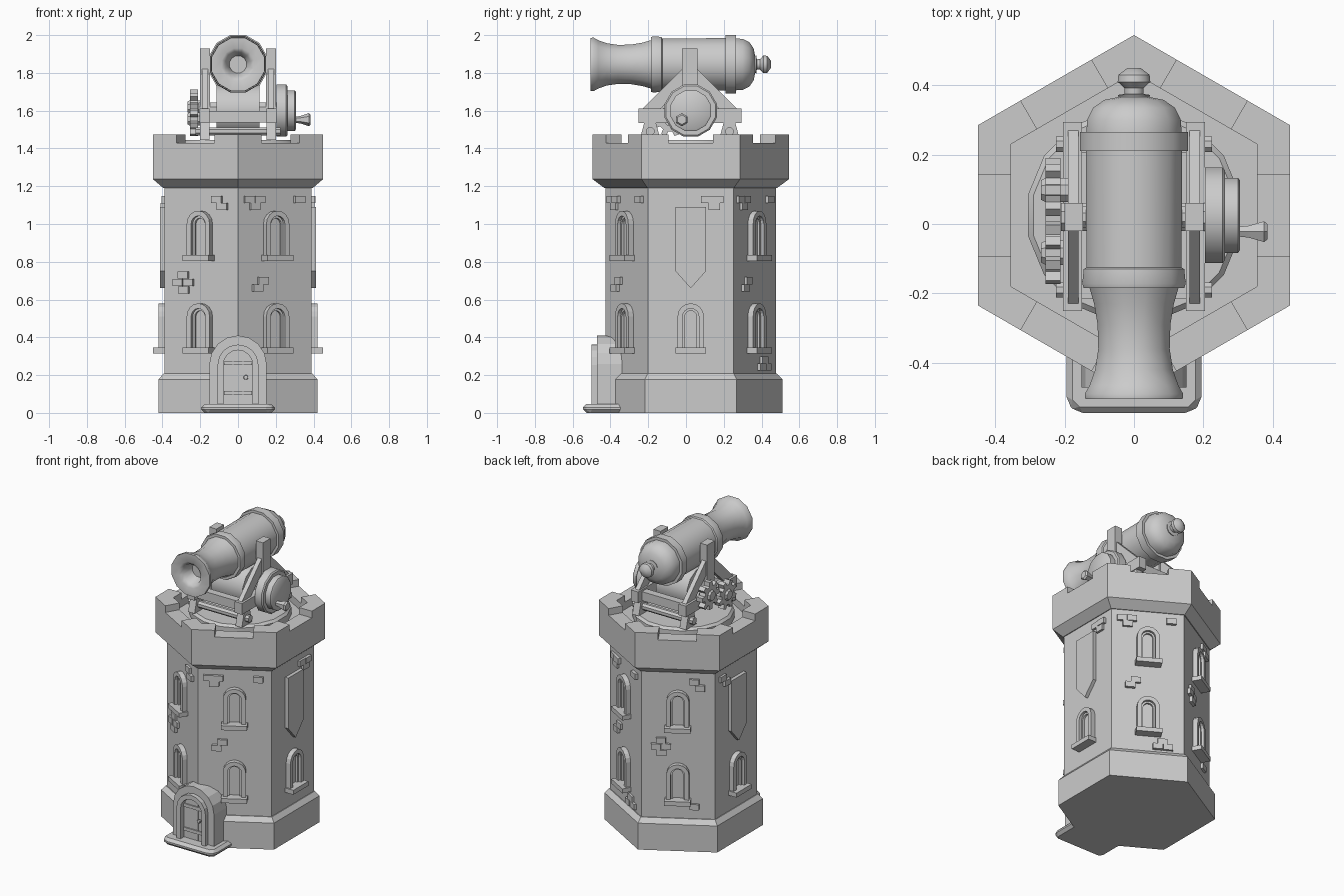
import bpy, bmesh
from math import sin, cos, pi, radians
from mathutils import Matrix, Vector

if "Cube" in bpy.data.objects:
    bpy.data.objects.remove(bpy.data.objects["Cube"])

CY = 0.025  # tower centre in y
ID = Matrix.Identity(4)
PLAN = Matrix(((0, 1, 0, 0), (0, 0, 1, 0), (1, 0, 0, 0), (0, 0, 0, 1)))


def finish(name, bm, smooth=0):
    bmesh.ops.remove_doubles(bm, verts=bm.verts, dist=1e-5)
    bmesh.ops.recalc_face_normals(bm, faces=bm.faces)
    me = bpy.data.meshes.new(name)
    bm.to_mesh(me)
    bm.free()
    ob = bpy.data.objects.new(name, me)
    bpy.context.collection.objects.link(ob)
    bpy.ops.object.select_all(action='DESELECT')
    ob.select_set(True)
    bpy.context.view_layer.objects.active = ob
    if smooth:
        bpy.ops.object.shade_smooth_by_angle(angle=radians(smooth))
    return ob


def prisms(name, parts):
    """Each part: (outline in local y/z, depth from, depth to along local x, matrix)."""
    out = bmesh.new()
    for pts, d0, d1, M in parts:
        bm = bmesh.new()
        a = [bm.verts.new(M @ Vector((d0, u, z))) for u, z in pts]
        b = [bm.verts.new(M @ Vector((d1, u, z))) for u, z in pts]
        bm.faces.new(a)
        bm.faces.new(b)
        for i in range(len(a)):
            j = (i + 1) % len(a)
            bm.faces.new((a[i], a[j], b[j], b[i]))
        bmesh.ops.recalc_face_normals(bm, faces=bm.faces)
        me = bpy.data.meshes.new("tmp")
        bm.to_mesh(me)
        bm.free()
        out.from_mesh(me)
        bpy.data.meshes.remove(me)
    bmesh.ops.recalc_face_normals(out, faces=out.faces)
    me = bpy.data.meshes.new(name)
    out.to_mesh(me)
    out.free()
    ob = bpy.data.objects.new(name, me)
    bpy.context.collection.objects.link(ob)
    return ob


def lathe(name, prof, seg, loc, axis, smooth=0):
    """Revolve (apothem, height) points; flats face the main axes."""
    bm = bmesh.new()
    k = 1 / cos(pi / seg)
    rings = []
    for r, h in prof:
        ring = []
        for i in range(seg):
            t = 2 * pi * (i + 0.5) / seg
            c, s = r * k * cos(t), r * k * sin(t)
            p = {'Z': (c, s, h), 'Y': (c, h, s), 'X': (h, c, s)}[axis]
            ring.append(bm.verts.new(Vector(p) + Vector(loc)))
        rings.append(ring)
    for a, b in zip(rings, rings[1:]):
        for i in range(seg):
            j = (i + 1) % seg
            bm.faces.new((a[i], a[j], b[j], b[i]))
    return finish(name, bm, smooth)


def rect(u, z, w, h):
    return [(u - w/2, z - h/2), (u + w/2, z - h/2), (u + w/2, z + h/2), (u - w/2, z + h/2)]


def arch(w, z0, top, n=8):
    """Open arch line from lower right over the top to lower left."""
    return [(w, z0)] + [(w * cos(pi*i/n), top - w + w * sin(pi*i/n)) for i in range(n + 1)] + [(-w, z0)]


def arch_ring(w, t, z0, top):
    return arch(w, z0, top) + arch(w - t, z0, top - t)[::-1]


def face(deg, cy=CY):
    """Local x = outward, y = along the wall, z = up."""
    a = radians(deg)
    return Matrix(((cos(a), -sin(a), 0, 0), (sin(a), cos(a), 0, cy), (0, 0, 1, 0), (0, 0, 0, 1)))


# tower body and battlements
lathe("tower_body", [(0, 0), (.42, 0), (.42, .178), (.395, .208), (.39, .208), (.39, 1.2), (0, 1.2)],
      6, (0, CY, 0), 'Z')
parapet = lathe("parapet", [(0, 1.19), (.395, 1.19), (.45, 1.237), (.45, 1.475), (.355, 1.475),
                            (.355, 1.38), (0, 1.38)], 6, (0, CY, 0), 'Z')
for a in (0, 60, 120):
    cut = prisms("notch_cutter", [(rect(0, 1.53, .235, .2), -.7, .7, face(a))])
    cut.hide_render = True
    m = parapet.modifiers.new("notch", 'BOOLEAN')
    m.operation, m.solver, m.object = 'DIFFERENCE', 'EXACT', cut
    bpy.context.view_layer.objects.active = parapet
    bpy.ops.object.modifier_apply(modifier=m.name)
    bpy.data.objects.remove(cut)
lathe("turntable", [(0, 1.37), (.305, 1.37), (.305, 1.43), (.29, 1.445), (0, 1.445)], 16, (0, CY, 0), 'Z', 25)

# arched windows
for deg in (0, 60, 120, 180, 240, 300):
    M = face(deg)
    for z in ([.32] if deg % 180 == 0 else [.32, .81]):
        prisms("window", [(arch_ring(.07, .027, z, z + .26), .38, .422, M),
                          (arch_ring(.045, .014, z, z + .235), .38, .404, M),
                          (rect(0, z + .01, .16, .03), .38, .45, M)])

# shield-shaped banners on the two sides
for deg in (0, 180):
    prisms("banner", [([(-.08, 1.09), (-.08, .75), (0, .66), (.08, .75), (.08, 1.09)], .38, .413, face(deg))])

# raised bricks, as (along wall, height) per wall
right_set = [(-.16, 1.13), (-.1, 1.13), (-.125, 1.092), (.145, 1.13), (-.075, .70), (-.11, .662)]
left_set = [(.1, 1.13), (.135, 1.092), (-.105, .73), (-.135, .69), (-.073, .69), (-.1, .65)]
walls = {300: right_set, 240: left_set, 0: [(.085, 1.13), (.143, 1.13), (.125, 1.092)],
         60: right_set + [(.09, .28), (.06, .243), (.125, .243)], 120: left_set + [(.1, .29)],
         180: [(-.15, 1.13), (-.11, 1.092)]}
for deg, spots in walls.items():
    prisms("bricks", [(rect(u, z, .06, .038), .38, .405 + .005 * (i % 2), face(deg))
                      for i, (u, z) in enumerate(spots)])

# entrance at the front corner
F = face(-90, 0)
step = prisms("doorstep", [([(-.195, -.33), (-.195, -.515), (-.165, -.545), (.165, -.545), (.195, -.515),
                             (.195, -.33)], 0, .047, PLAN)])
bv = step.modifiers.new("bevel", 'BEVEL')
bv.width, bv.segments = .018, 1
prisms("door_surround", [(arch_ring(.152, .06, .04, .41), .28, .472, F),
                         (arch_ring(.108, .03, .04, .362), .28, .5, F)])
prisms("door", [(arch(.085, .04, .335), .28, .462, F), (rect(0, .105, .15, .022), .46, .47, F),
                (rect(0, .265, .15, .022), .46, .47, F), (rect(-.027, .17, .004, .25), .46, .466, F),
                (rect(.027, .17, .004, .25), .46, .466, F)])
lathe("door_knob", [(0, -.485), (.01, -.482), (.012, -.475), (.006, -.46)], 8, (.042, 0, .188), 'Y', 40)

# cannon barrel, bore to breech knob
Z = 1.845
lathe("cannon_barrel", [(0, -.42), (.045, -.42), (.065, -.49), (.085, -.505), (.14, -.505), (.142, -.49),
      (.128, -.465), (.112, -.42), (.103, -.36), (.105, -.29), (.115, -.23), (.128, -.185), (.145, -.185),
      (.149, -.172), (.145, -.13), (.137, -.125), (.139, .21), (.155, .21), (.155, .265), (.137, .265),
      (.135, .30), (.118, .335), (.085, .358), (.045, .366), (.047, .372), (.027, .375), (.028, .392),
      (.047, .41), (.045, .43), (.02, .449), (0, .449)], 12, (0, 0, Z), 'Y', 38)

# carriage side frames
for s in (-1, 1):
    parts = [(rect(.02, 1.765, .08, .33), s * .147, s * .2, ID),
             (rect(.022, 1.573, .545, .075), s * .15, s * .205, ID)]
    for f in (-1, 1):
        leg = [(.02 + f * d, z) for d, z in ((.03, 1.83), (.255, 1.605), (.16, 1.605), (.03, 1.73))]
        parts.append((leg, s * .16, s * .19, ID))
        foot = [(.02 + f * .21 + d, z) for d, z in ((-.055, 1.445), (.055, 1.445), (.03, 1.54), (-.03, 1.54))]
        parts.append((foot, s * .152, s * .2, ID))
    prisms("side_frame", parts)
for y in (-.19, .23):
    lathe("axle", [(0, -.225), (.022, -.225), (.022, .225), (0, .225)], 8, (0, y, 1.49), 'X')
    prisms("cross_beam", [(rect(y, 1.568, .05, .06), -.16, .16, ID)])
lathe("trunnion", [(0, -.19), (.03, -.19), (.03, .19), (0, .19)], 8, (0, .02, Z), 'X')

# winding drum, hand wheel and crank
lathe("drum", [(0, -.115), (.135, -.115), (.135, .115), (0, .115)], 12, (0, .02, 1.602), 'X', 38)
lathe("drum_shaft", [(0, -.21), (.04, -.21), (.04, .21), (0, .21)], 8, (0, .02, 1.602), 'X')
lathe("hand_wheel", [(0, .204), (.138, .204), (.138, .255), (.13, .262), (.108, .262), (.108, .3),
                     (.1, .306), (0, .306)], 12, (0, .025, 1.6), 'X', 38)
lathe("crank_handle", [(.014, .3), (.017, .33), (.03, .375), (.022, .385), (0, .385)], 6, (0, -.022, 1.552), 'X')

# two meshing gears on the left
for y, z, turn in ((.098, 1.62, 0), (-.083, 1.556, pi / 8)):
    pts = []
    for i in range(8):
        for off, r in ((-.3, .066), (-.19, .093), (.19, .093), (.3, .066)):
            t = turn + (i + off) * pi / 4
            pts.append((y + r * cos(t), z + r * sin(t)))
    prisms("gear", [(pts, -.255, -.212, ID)])
    lathe("gear_hub", [(0, -.268), (.028, -.268), (.035, -.255), (.035, -.19), (0, -.19)], 8, (0, y, z), 'X')
